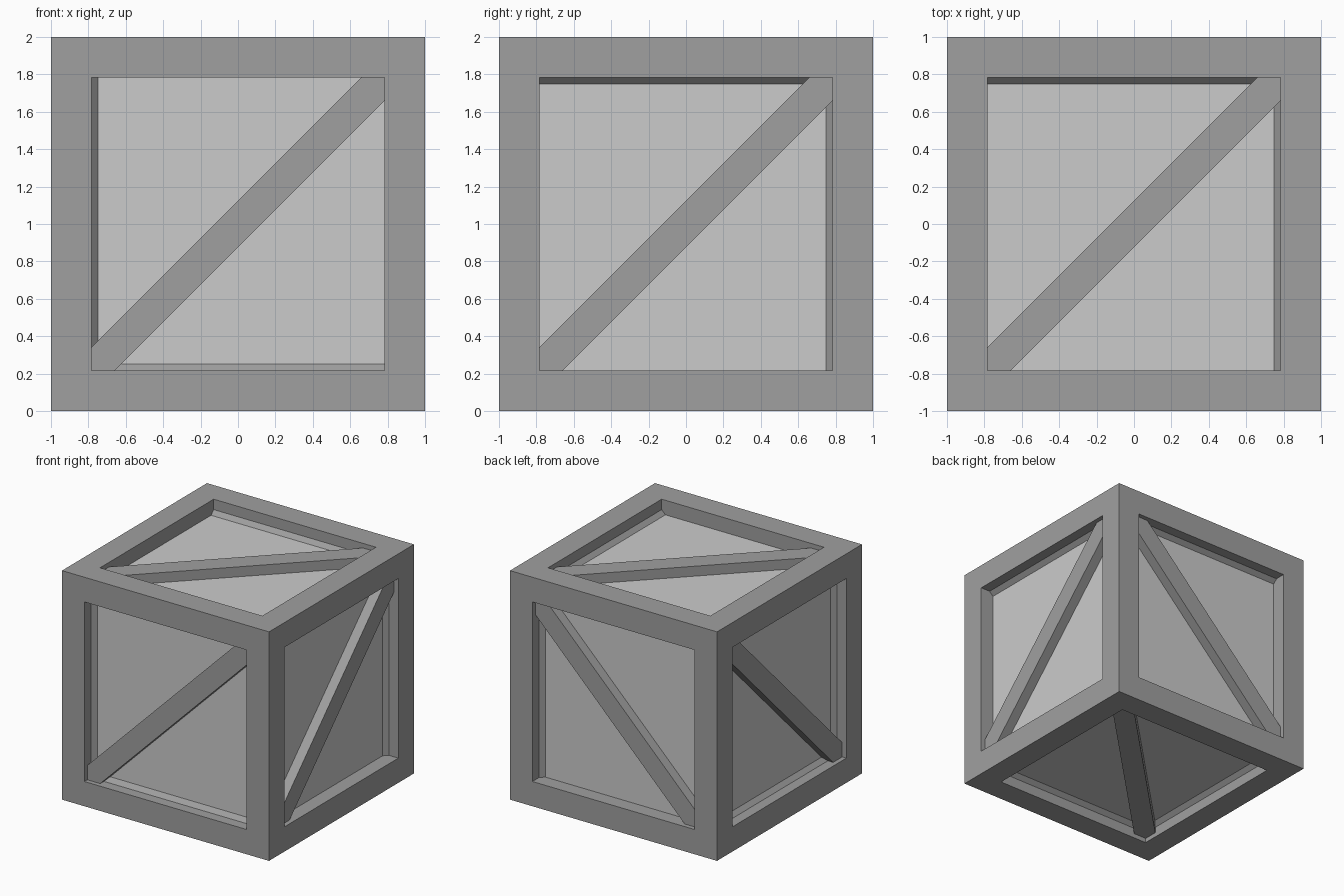
import bpy, bmesh
from math import pi
from mathutils import Matrix

if "Cube" in bpy.data.objects:
    bpy.data.objects.remove(bpy.data.objects["Cube"])

CENTRE = Matrix.Translation((0, 0, 1))
OPENING = 0.784    # half width of each face opening
PANEL = 0.873      # half size of the inner panel box
BRACE = 0.177      # brace width
BRACE_OUT = 0.96   # brace face distance from the centre


def grey(name, v):
    m = bpy.data.materials.new(name)
    m.diffuse_color = (v, v, v, 1)
    m.use_nodes = True
    m.node_tree.nodes["Principled BSDF"].inputs["Base Color"].default_value = m.diffuse_color
    return m


def add_object(name, bm, mat=None):
    bmesh.ops.transform(bm, matrix=CENTRE, verts=bm.verts)
    bmesh.ops.recalc_face_normals(bm, faces=bm.faces)
    me = bpy.data.meshes.new(name)
    bm.to_mesh(me)
    bm.free()
    if mat:
        me.materials.append(mat)
    ob = bpy.data.objects.new(name, me)
    bpy.context.collection.objects.link(ob)
    return ob


def box(name, size, mat=None, rot=Matrix.Identity(4)):
    bm = bmesh.new()
    bmesh.ops.create_cube(bm, size=1, matrix=rot @ Matrix.Diagonal((*size, 1)))
    return add_object(name, bm, mat)


dark = grey("frame_grey", 0.35)

# Outer frame: a cube with square openings pushed in until the bars join
bm = bmesh.new()
bmesh.ops.create_cube(bm, size=2)
bm.normal_update()
faces = bm.faces[:]
for depth in (0, OPENING - 1):
    bmesh.ops.inset_individual(bm, faces=faces, depth=depth, use_even_offset=True,
                               thickness=0 if depth else 1 - OPENING)
bmesh.ops.delete(bm, geom=faces, context='FACES_ONLY')
bmesh.ops.remove_doubles(bm, verts=bm.verts, dist=0.001)
add_object("frame", bm, dark)

# Recessed panels on all six sides
box("panels", (2 * PANEL,) * 3)

# Diagonal braces: each slab runs through the crate and serves two opposite sides
slab = (1.8 * 2 ** 0.5, BRACE, 2 * BRACE_OUT)
turn = Matrix.Rotation(pi / 4, 4, 'Z')
cycle = Matrix(((0, 0, 1, 0), (1, 0, 0, 0), (0, 1, 0, 0), (0, 0, 0, 1)))
box("brace_top_bottom", slab, dark, turn)
box("brace_left_right", slab, dark, cycle @ turn)
box("brace_front_back", slab, dark, cycle @ cycle @ turn)
